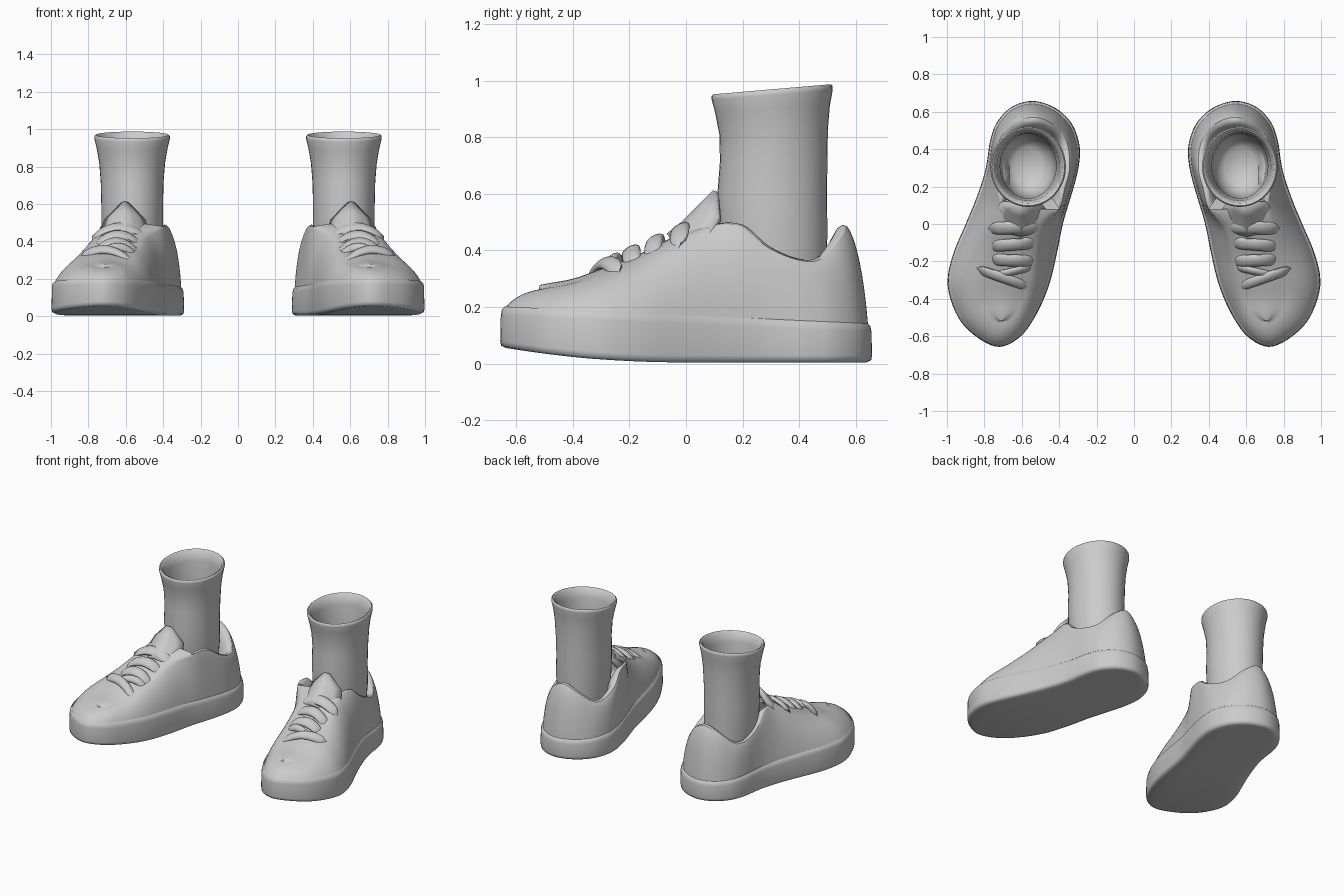
import bpy, math
from mathutils import Vector

if "Cube" in bpy.data.objects:
    bpy.data.objects.remove(bpy.data.objects["Cube"])

grey = bpy.data.materials.new("light grey")
grey.use_nodes = True
grey.diffuse_color = (0.6, 0.6, 0.6, 1)
grey.node_tree.nodes["Principled BSDF"].inputs["Base Color"].default_value = (0.6, 0.6, 0.6, 1)


def make(name, verts, faces, angle=50):
    """Smooth mesh object mirrored to the other foot."""
    me = bpy.data.meshes.new(name)
    me.from_pydata([tuple(v) for v in verts], [], faces)
    me.materials.append(grey)
    ob = bpy.data.objects.new(name, me)
    bpy.context.collection.objects.link(ob)
    bpy.ops.object.select_all(action='DESELECT')
    ob.select_set(True)
    bpy.context.view_layer.objects.active = ob
    bpy.ops.object.mode_set(mode='EDIT')
    bpy.ops.mesh.select_all(action='SELECT')
    bpy.ops.mesh.normals_make_consistent(inside=False)
    bpy.ops.object.mode_set(mode='OBJECT')
    bpy.ops.object.shade_smooth_by_angle(angle=math.radians(angle))
    ob.modifiers.new("other foot", 'MIRROR')
    return ob


def loft(rings):
    """Join closed rings of equal length."""
    n = len(rings[0])
    verts = [p for r in rings for p in r]
    faces = [(k * n + i, k * n + (i + 1) % n, (k + 1) * n + (i + 1) % n, (k + 1) * n + i)
             for k in range(len(rings) - 1) for i in range(n)]
    return verts, faces


def bridge(verts, faces, base, n, last, crown):
    """Fill across a ring from the toe up to station `last`, with a slight crown."""
    cuts = 6
    rows = []
    for j in range(1, last + 1):
        a, b = base + j, base + n - j
        row = [a]
        for c in range(1, cuts):
            u = c / cuts
            p = verts[a].lerp(verts[b], u)
            p.z += crown * (1 - (2 * u - 1) ** 2)
            verts.append(p)
            row.append(len(verts) - 1)
        rows.append(row + [b])
    faces += [(base, rows[0][c], rows[0][c + 1]) for c in range(cuts)]
    for r, s in zip(rows, rows[1:]):
        faces += [(r[c], r[c + 1], s[c + 1], s[c]) for c in range(cuts)]
    return rows


# Outline at the sole (x, y) and matching top edge (x, y, z), toe > outside > heel > inside
outline = [
    (.72, -.657, .71, -.52, .262), (.84, -.605, .77, -.48, .27), (.94, -.5, .8, -.4, .285),
    (.996, -.33, .8, -.3, .32), (.97, -.17, .77, -.17, .37), (.9, 0, .74, -.03, .44),
    (.85, .12, .715, .08, .485), (.805, .25, .73, .19, .485), (.785, .34, .745, .29, .41),
    (.77, .44, .735, .4, .365), (.735, .54, .7, .48, .37), (.655, .625, .63, .545, .44),
    (.54, .658, .54, .57, .485),
    (.42, .62, .45, .545, .44), (.335, .54, .38, .48, .37), (.295, .44, .35, .4, .365),
    (.29, .35, .345, .29, .41), (.31, .24, .37, .19, .475), (.345, .12, .4, .08, .48),
    (.38, 0, .49, -.03, .44), (.415, -.17, .53, -.17, .37), (.455, -.33, .56, -.3, .32),
    (.52, -.48, .6, -.4, .285), (.605, -.6, .64, -.48, .27)]
SUB = 5


def smooth_loop(points):
    """Closed smooth curve through the points."""
    out, n = [], len(points)
    for i in range(n):
        a, b, c, d = (Vector(points[(i + k) % n]) for k in (-1, 0, 1, 2))
        for s in range(SUB):
            t = s / SUB
            out.append(b + (c - a) * t / 2 + (a * 2 - b * 5 + c * 4 - d) * t * t / 2
                       + (b * 3 - a - c * 3 + d) * t ** 3 / 2)
    return out


loop = smooth_loop(outline)
N = len(loop)


def inset(p, d, z):
    y = max(-.35, min(.4, p[1]))
    step = (Vector((.634 - .26 * y, y)) - Vector((p[0], p[1]))).normalized() * d
    return Vector((p[0] + step.x, p[1] + step.y, z))


def ground(p):
    return .004 + .05 * (max(0, -p[1]) / .65) ** 2


def welt(p):
    return .172 - .045 * p[1]


# Sole with toe spring
rings = [[inset(p, .02, ground(p)) for p in loop],
         [inset(p, .003, ground(p) + .008) for p in loop],
         [inset(p, 0, ground(p) + .025) for p in loop],
         [inset(p, .002, welt(p) - .03) for p in loop],
         [inset(p, .006, welt(p) - .01) for p in loop],
         [inset(p, .016, welt(p)) for p in loop]]
verts, faces = loft(rings)
rows = bridge(verts, faces, 0, N, N // 2 - 1, 0)
faces += [(N // 2, rows[-1][c + 1], rows[-1][c]) for c in range(6)]
make("sole", verts, faces, 60)

# Upper: rounded sides rising from the sole to the collar and the throat
STEPS = 10
rings = []
for k in range(STEPS + 1):
    s = k / STEPS
    ease = .5 * s + .5 * (1 - math.cos(s * math.pi / 2))
    rise = .35 * s + .65 * math.sin(s * math.pi / 2)
    ring = []
    for p in loop:
        low, top = inset(p, .014, welt(p) - .01), Vector(p[2:])
        q = low.lerp(top, ease)
        q.z = low.z + (top.z - low.z) * rise
        ring.append(q)
    rings.append(ring)
verts, faces = loft(rings)
bridge(verts, faces, STEPS * N, N, 6 * SUB, .015)
make("upper", verts, faces, 60)

# Padded collar lining, rolling in towards the ankle
collar = [Vector(p[2:]) for p in loop[6 * SUB:N - 6 * SUB + 1]]
axis = Vector((.56, .31, 0))
lining = []
for amount, drop in ((0, 0), (.015, -.006), (.035, .006), (.06, .05), (.08, .14)):
    for p in collar:
        way = Vector((axis.x - p.x, axis.y - p.y, 0)).normalized()
        lining.append(p + way * amount - Vector((0, 0, drop)))
m = len(collar)
make("collar_lining", lining, [(k * m + i, k * m + i + 1, (k + 1) * m + i + 1, (k + 1) * m + i)
                               for k in range(4) for i in range(m - 1)], 70)

# Hollow ankle: height, centre y, half width, half depth; outside up, then inside down
ankle = [(.2, .32, .14, .17), (.45, .31, .165, .19), (.6, .305, .165, .194), (.72, .31, .168, .19),
         (.82, .31, .176, .192), (.9, .306, .19, .203), (.95, .305, .202, .214),
         (.964, .305, .202, .214), (.97, .305, .195, .207), (.962, .305, .182, .194),
         (.9, .306, .168, .182), (.75, .31, .15, .172), (.5, .31, .145, .168),
         (.3, .31, .13, .15), (.24, .31, .08, .1)]
SIDES = 40
rings = []
for z, cy, rx, ry in ankle:
    tilt = .085 * max(0, (z - .6) / .37)
    ring = []
    for i in range(SIDES):
        a = 2 * math.pi * i / SIDES
        ring.append(Vector((.566 + rx * math.cos(a), cy + ry * math.sin(a),
                            z + tilt * ry * math.sin(a))))
    rings.append(ring)
verts, faces = loft(rings)
faces.append(tuple(range(len(verts) - SIDES, len(verts))))
faces.append(tuple(range(SIDES)))
make("ankle", verts, faces, 60)

# Pointed tongue leaning on the ankle
verts = []
for w, y, z in ((.13, -.06, .45), (.13, -.01, .49), (.1, .05, .55), (.012, .105, .605)):
    for i in range(7):
        u = i / 3 - 1
        verts.append(Vector((.605 + w * u, y + .09 * u * u * w / .13, z - .05 * abs(u) * w / .13)))
tongue = make("tongue", verts, [(r * 7 + i, r * 7 + i + 1, r * 7 + i + 8, r * 7 + i + 7)
                                for r in range(3) for i in range(6)])
thick = tongue.modifiers.new("thickness", 'SOLIDIFY')
thick.thickness = .025
thick.offset = 0

# Laces: flattened bands arched over the throat
bands = [(.49, -.015, .78, -.025, .034), (.52, -.1, .77, -.12, .032),
         (.53, -.2, .77, -.19, .032), (.55, -.34, .84, -.24, .028), (.54, -.23, .77, -.28, .02)]
for number, (x0, y0, x1, y1, half) in enumerate(bands):
    rings = []
    for k in range(13):
        t = k / 12
        u = 2 * t - 1
        x, y = x0 + (x1 - x0) * t, y0 + (y1 - y0) * t
        z = .472 + .45 * (y + .03) - .06 * u * u
        taper = max(.2, (1 - u ** 6) ** .5)
        rings.append([Vector((x, y + half * taper * math.cos(a), z + .4 * half * math.cos(a)
                              + .02 * taper * math.sin(a)))
                      for a in (2 * math.pi * i / 12 for i in range(12))])
    verts, faces = loft(rings)
    faces += [tuple(range(12)), tuple(range(len(verts) - 12, len(verts)))]
    make("lace_%d" % (number + 1), verts, faces)
